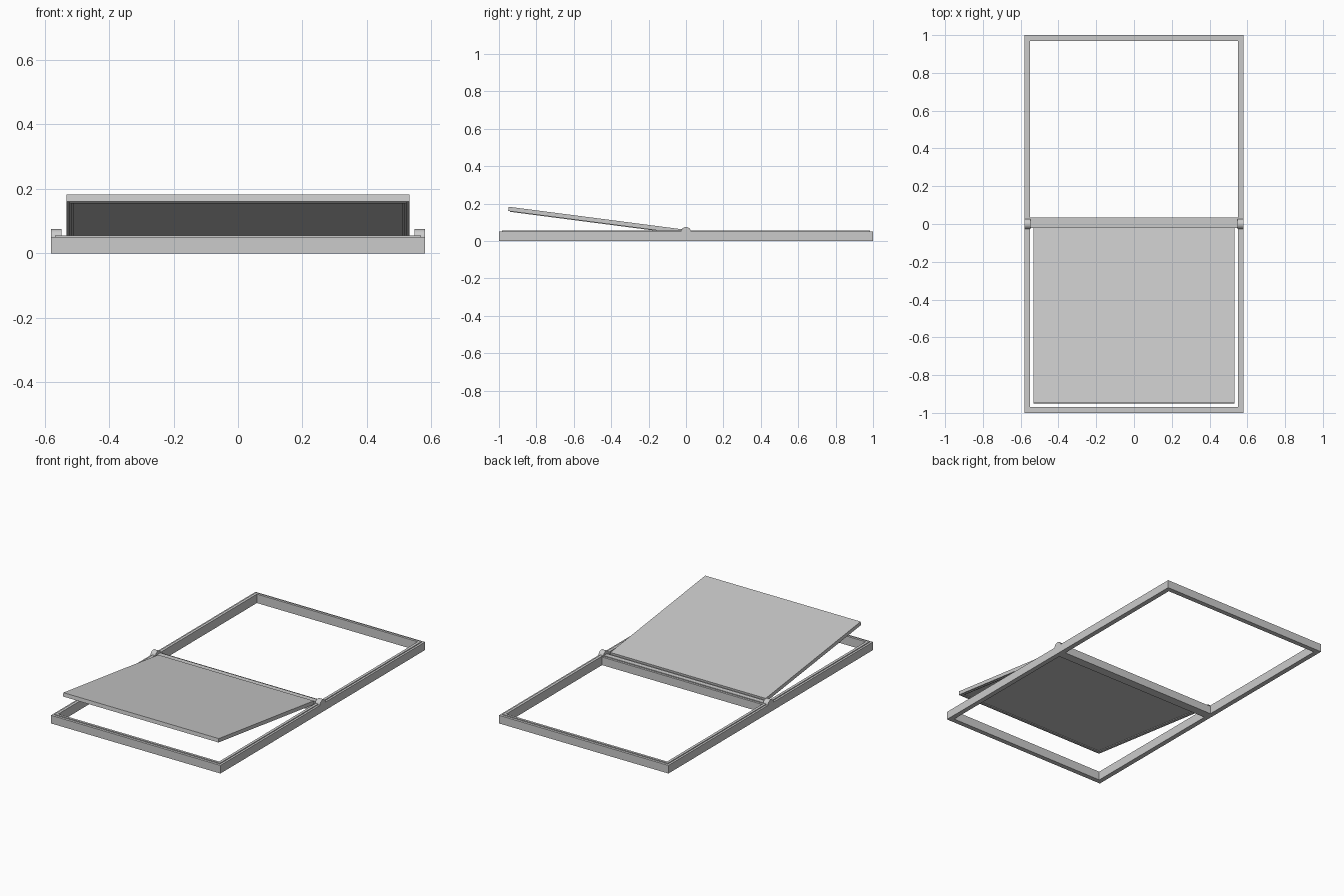
import bpy, bmesh, math
from mathutils import Matrix, Vector

if "Cube" in bpy.data.objects:
    bpy.data.objects.remove(bpy.data.objects["Cube"])

grey = bpy.data.materials.new("light_grey")
grey.diffuse_color = (0.6, 0.6, 0.6, 1)
grey.use_nodes = True
grey.node_tree.nodes["Principled BSDF"].inputs["Base Color"].default_value = grey.diffuse_color


def finish(name, bm):
    bmesh.ops.recalc_face_normals(bm, faces=bm.faces)
    me = bpy.data.meshes.new(name)
    bm.to_mesh(me)
    bm.free()
    me.materials.append(grey)
    ob = bpy.data.objects.new(name, me)
    bpy.context.collection.objects.link(ob)
    return ob


def box(name, x0, x1, y0, y1, z0, z1):
    bm = bmesh.new()
    bmesh.ops.create_cube(bm, size=1)
    for v in bm.verts:
        v.co = Vector(((x0 + x1) / 2 + v.co.x * (x1 - x0),
                       (y0 + y1) / 2 + v.co.y * (y1 - y0),
                       (z0 + z1) / 2 + v.co.z * (z1 - z0)))
    return finish(name, bm)


def ring(name, x, y, xi, yi, z0, z1):
    """Rectangular frame centred on the origin with a rectangular opening."""
    bm = bmesh.new()
    loops = []
    for a, b, z in ((x, y, z0), (x, y, z1), (xi, yi, z1), (xi, yi, z0)):
        loops.append([bm.verts.new((sx * a, sy * b, z))
                      for sx, sy in ((-1, -1), (1, -1), (1, 1), (-1, 1))])
    for i in range(4):
        p, q = loops[i], loops[(i + 1) % 4]
        for k in range(4):
            n = (k + 1) % 4
            bm.faces.new((p[k], p[n], q[n], q[k]))
    return finish(name, bm)


def extrude_x(name, profile, x0, x1):
    """Prism along x from a (y, z) profile."""
    bm = bmesh.new()
    f = bm.faces.new([bm.verts.new((x0, y, z)) for y, z in profile])
    new = bmesh.ops.extrude_face_region(bm, geom=[f])["geom"]
    bmesh.ops.translate(bm, vec=(x1 - x0, 0, 0),
                        verts=[g for g in new if isinstance(g, bmesh.types.BMVert)])
    return finish(name, bm)


# Outer frame with a thin gasket lip round the opening
ring("outer_frame", 0.58, 1.0, 0.55, 0.97, 0, 0.05)
ring("frame_lip", 0.567, 0.985, 0.55, 0.97, 0.05, 0.055)

# Middle bar with a lip on top
box("cross_bar", -0.55, 0.55, -0.02, 0.035, 0, 0.05)
box("cross_bar_lip", -0.55, 0.55, -0.008, 0.022, 0.05, 0.055)

# Rounded hinge blocks at both ends of the bar
arc = [(0.027 * math.cos(math.pi * i / 16), 0.048 + 0.027 * math.sin(math.pi * i / 16))
       for i in range(17)]
for side, s in (("left", -1), ("right", 1)):
    hinge = extrude_x("hinge_" + side, arc, s * 0.547, s * 0.58)
    with bpy.context.temp_override(object=hinge, active_object=hinge,
                                   selected_objects=[hinge],
                                   selected_editable_objects=[hinge]):
        bpy.ops.object.shade_smooth_by_angle()

# Tilted sash: border, recessed pane and a thin seal, built flat then swung open
tilt = Matrix.Translation((0, 0, 0.05)) @ Matrix.Rotation(math.radians(-7.4), 4, 'X')
sash = [ring("sash_border", 0.532, 0.468, 0.51, 0.445, -0.013, 0.010),
        ring("sash_seal", 0.522, 0.458, 0.516, 0.451, -0.016, -0.013),
        box("sash_pane", -0.51, 0.51, -0.445, 0.445, -0.009, 0.010)]
for ob in sash:
    ob.data.transform(tilt @ Matrix.Translation((0, -0.489, 0)))
